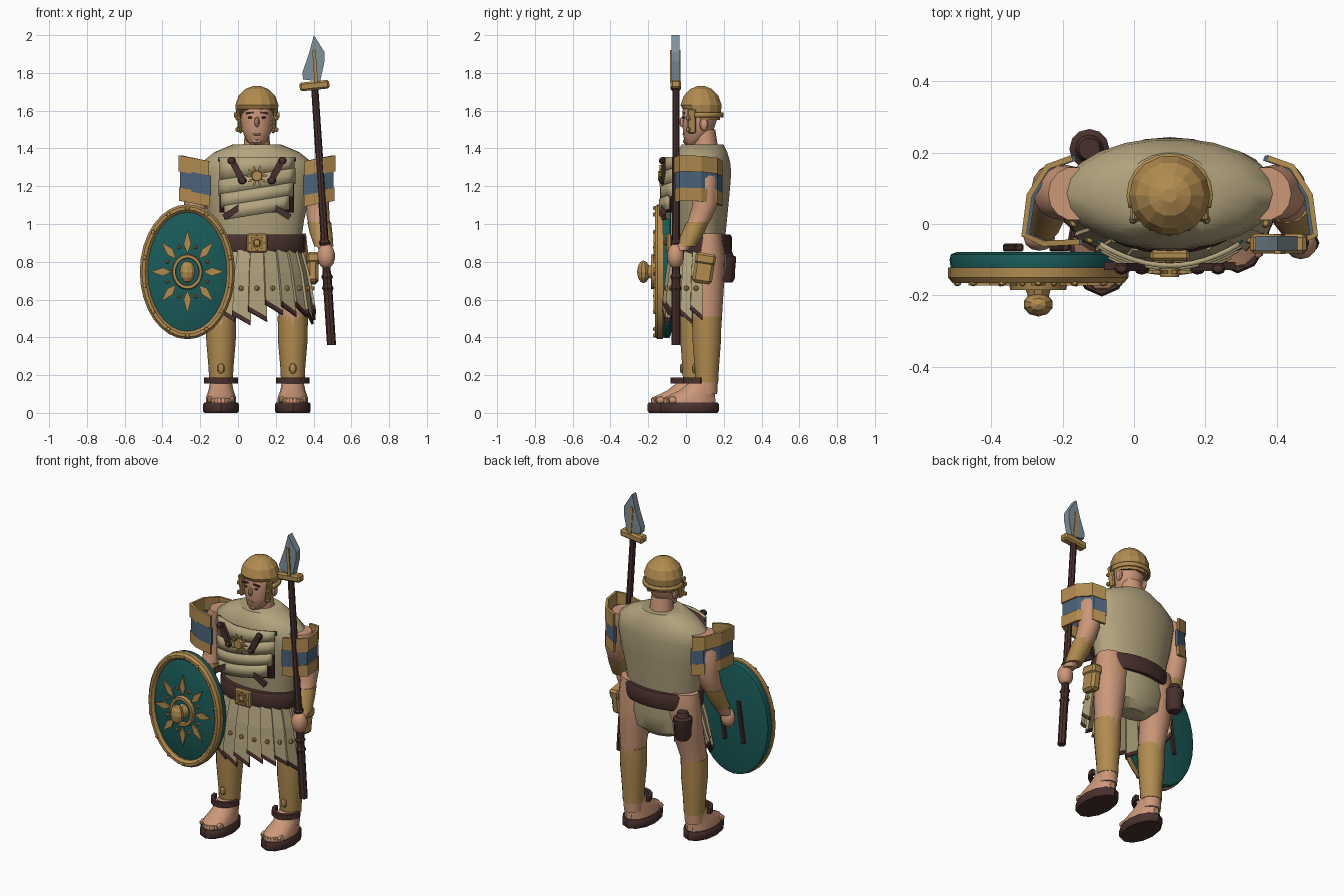
import bpy, bmesh, math, random
from math import sin, cos, pi, radians
from mathutils import Vector, Matrix

random.seed(4)
if "Cube" in bpy.data.objects:
    bpy.data.objects.remove(bpy.data.objects["Cube"])


def material(name, r, g, b):
    m = bpy.data.materials.new(name)
    m.use_nodes = True
    m.diffuse_color = (r, g, b, 1)
    m.node_tree.nodes["Principled BSDF"].inputs["Base Color"].default_value = (r, g, b, 1)
    return m


CREAM = material("linen cream", .45, .37, .21)
GOLD = material("old gold", .44, .26, .08)
TEAL = material("deep teal", .01, .105, .1)
BROWN = material("dark leather", .065, .03, .026)
SKIN = material("skin", .6, .31, .19)
BLUE = material("dull blue", .073, .125, .19)
STEEL = material("steel", .21, .28, .32)
CX = .1  # body centre line


def finish(name, bm, mats, angle=35, thick=0):
    bmesh.ops.recalc_face_normals(bm, faces=bm.faces)
    me = bpy.data.meshes.new(name)
    bm.to_mesh(me)
    bm.free()
    ob = bpy.data.objects.new(name, me)
    bpy.context.collection.objects.link(ob)
    for m in mats if isinstance(mats, (list, tuple)) else [mats]:
        me.materials.append(m)
    if angle:
        me.polygons.foreach_set("use_smooth", [True] * len(me.polygons))
        me.set_sharp_from_angle(angle=radians(angle))
    if thick:
        s = ob.modifiers.new("thickness", "SOLIDIFY")
        s.thickness, s.offset = thick, 0
    return ob


def loft(name, rings, mat, n=16, axis="z", angle=35, caps=True, loop=False):
    """Skin a stack of elliptical rings (x, y, z, r1, r2) lying across the axis."""
    bm, rows = bmesh.new(), []
    for x, y, z, a, b in rings:
        row = []
        for i in range(n):
            u, v = a * cos(2 * pi * i / n), b * sin(2 * pi * i / n)
            row.append(bm.verts.new((x + u, y + v, z) if axis == "z" else (x + u, y, z + v)))
        rows.append(row)
    pairs = list(zip(rows, rows[1:])) + ([(rows[-1], rows[0])] if loop else [])
    for p, q in pairs:
        for i in range(n):
            j = (i + 1) % n
            bm.faces.new((p[i], p[j], q[j], q[i]))
    if caps and not loop:
        bm.faces.new(rows[0])
        bm.faces.new(rows[-1])
    return finish(name, bm, mat, angle)


def ball(name, loc, size, mat, seg=12, angle=35):
    bm = bmesh.new()
    bmesh.ops.create_uvsphere(bm, u_segments=seg, v_segments=seg // 2 + 1, radius=1,
                              matrix=Matrix.Translation(loc) @ Matrix.Diagonal((*size, 1)))
    return finish(name, bm, mat, angle)


def box(name, loc, size, mat, rot=0, axis="Y", bevel=0):
    bm = bmesh.new()
    bmesh.ops.create_cube(bm, size=1, matrix=Matrix.Translation(loc)
                          @ Matrix.Rotation(radians(rot), 4, axis) @ Matrix.Diagonal((*size, 1)))
    if bevel:
        bmesh.ops.bevel(bm, geom=bm.edges[:], offset=bevel, segments=1, affect="EDGES")
    return finish(name, bm, mat, 0)


def plate(name, path, low, high, mat, thick=.012, angle=35):
    """Wall standing on a plan path; low and high give z from x."""
    bm = bmesh.new()
    cols = [[bm.verts.new((x, y, f(x))) for f in (low, high)] for x, y in path]
    for p, q in zip(cols, cols[1:]):
        bm.faces.new((p[0], q[0], q[1], p[1]))
    return finish(name, bm, mat, angle, thick)


def outline(name, pts, y, depth, mat):
    """Flat front-facing shape pushed back by depth."""
    bm = bmesh.new()
    f = bm.faces.new([bm.verts.new((x, y, z)) for x, z in pts])
    ext = bmesh.ops.extrude_face_region(bm, geom=[f])["geom"]
    bmesh.ops.translate(bm, vec=(0, depth, 0), verts=[v for v in ext if isinstance(v, bmesh.types.BMVert)])
    return finish(name, bm, mat, 0)


def rays(name, x, y, z, r0, r1, width, count, mat, sx=1, sz=1):
    for k in range(count):
        a = 2 * pi * k / count
        kite = ((r0, 0), (r0 + .4 * (r1 - r0), width), (r1, 0), (r0 + .4 * (r1 - r0), -width))
        outline(f"{name}_{k}", [(x + sx * (u * cos(a) - v * sin(a)), z + sz * (u * sin(a) + v * cos(a)))
                                for u, v in kite], y, .009, mat)


# Head and helmet
loft("neck", [(CX, .105, 1.37, .075, .07), (CX, .095, 1.5, .062, .06)], SKIN)
loft("head", [(CX, .035, 1.42, .03, .03), (CX, .045, 1.44, .055, .055), (CX, .065, 1.5, .08, .082),
              (CX, .075, 1.57, .088, .095), (CX, .08, 1.63, .085, .095), (CX, .08, 1.68, .05, .06)], SKIN)
ball("nose", (CX, -.018, 1.54), (.014, .018, .028), SKIN, 8)
ball("mouth", (CX, -.002, 1.475), (.03, .016, .009), SKIN, 8)
ball("chin", (CX, .012, 1.438), (.03, .028, .02), SKIN, 8)
cap = loft("helmet_cap", [(CX, .08, 1.55, .107, .102), (CX, .08, 1.63, .114, .112), (CX, .08, 1.68, .096, .093),
                          (CX, .08, 1.715, .06, .058), (CX, .08, 1.73, .02, .02)], GOLD, 14, angle=0)
for v in cap.data.vertices:
    if v.co.y < .04 and v.co.z < 1.6:
        v.co.z = 1.61
plate("helmet_rim", [(CX + .115 * cos(a * pi / 10), .08 + .112 * sin(a * pi / 10)) for a in range(-1, 12)],
      lambda x: 1.565, lambda x: 1.59, GOLD)
for s, side in ((-1, "right"), (1, "left")):
    ball(f"{side}_ear", (CX + s * .09, .095, 1.53), (.014, .024, .038), SKIN, 8)
    box(f"{side}_cheek_guard", (CX + s * .093, .03, 1.545), (.018, .045, .13), GOLD, s * 7, bevel=.006)
    for z in (1.5, 1.56):
        ball(f"{side}_cheek_rivet", (CX + s * .102, .012, z), (.013, .013, .013), GOLD, 8)
    box(f"{side}_brow", (CX + s * .037, -.013, 1.588), (.042, .012, .009), BROWN, s * 8)
    ball(f"{side}_eye", (CX + s * .035, -.01, 1.563), (.014, .008, .006), BROWN, 8)

# Torso, hips and belt
loft("tunic", [(CX, .083, .92, .235, .125), (CX, .083, 1.02, .25, .135), (CX, .085, 1.15, .28, .146),
               (CX, .085, 1.27, .3, .156), (CX, .085, 1.33, .288, .15), (CX, .085, 1.38, .225, .135),
               (CX, .088, 1.42, .13, .112)], CREAM, 22)
loft("hips", [(CX, .1, .64, .1, .06), (CX, .1, .68, .19, .1), (CX, .1, .78, .228, .118),
              (CX, .09, .95, .235, .12)], CREAM, 18)
loft("belt", [(CX, .08, .845, .25, .155), (CX, .08, .86, .257, .163), (CX, .08, .93, .257, .163),
              (CX, .08, .945, .25, .155)], BROWN, 24)
box("buckle", (CX, -.088, .9), (.11, .03, .1), GOLD, bevel=.008)
rays("buckle_ray", CX, -.112, .9, .018, .045, .009, 8, GOLD)
ball("buckle_stud", (CX, -.105, .9), (.02, .014, .02), GOLD, 8)

# Layered chest armour
def chest(half, push=0):
    return [(CX + half * t / 6, -.125 - push + .07 * (half * t / 6 / .21) ** 2) for t in range(-6, 7)]


plate("chest_backing", chest(.195, -.012), lambda x: 1.06, lambda x: 1.35, BROWN, .01)
for k, (zl, zh, half) in enumerate(((1.05, 1.125, .17), (1.115, 1.19, .19), (1.18, 1.265, .2), (1.255, 1.355, .195))):
    tilt = (.16, .16, .16, 0)[k]
    plate(f"chest_band_{k}", chest(half, .012 - .007 * k),
          lambda x: zl + .16 * (x - CX), lambda x: zh + tilt * (x - CX), CREAM, .014)
plate("chest_edge", chest(.205, -.012), lambda x: 1.33, lambda x: 1.352, TEAL, .007)
for s, side in ((-1, "right"), (1, "left")):
    box(f"{side}_upper_strap", (CX + s * .105, -.12, 1.285), (.034, .022, .13), BROWN, s * 28)
    box(f"{side}_lower_strap", (CX + s * .12, -.118, 1.07), (.032, .022, .13), BROWN, -s * 58)
    for dx, z in ((.135, 1.335), (.078, 1.23)):
        ball(f"{side}_strap_end", (CX + s * dx, -.125, z), (.023, .018, .02), BROWN, 8)
loft("emblem_ring", [(CX, -.125, 1.255, .03, .03), (CX, -.148, 1.255, .026, .026)], GOLD, 14, "y")
rays("emblem_ray", CX, -.139, 1.255, .026, .06, .008, 10, GOLD)

# Skirt of hanging strips with dark hems
bm = bmesh.new()
COUNT = 11
for k in range(COUNT):
    base = random.uniform(.51, .58) + .1 * abs(k / 5 - 1) ** 2 * (k < 5)
    edges = []
    for e in (0, 1.12):
        a = pi + pi * (k + e) / COUNT
        out = .012 * (1 - e)
        rows = [(.86, .235, .15), (.74, .27, .17), (base + .025 - .05 * e, .302, .187), (base - .05 * e, .306, .19)]
        edges.append([bm.verts.new((CX + (rx + out) * cos(a), .08 + (ry + out) * sin(a), z)) for z, rx, ry in rows])
    for r in range(3):
        f = bm.faces.new((edges[0][r], edges[1][r], edges[1][r + 1], edges[0][r + 1]))
        f.material_index = int(r == 2)
    a = pi + pi * (k + .5) / COUNT
    ball(f"skirt_stud_{k}", (CX + .295 * cos(a), .08 + .188 * sin(a), .66), (.014, .014, .014), GOLD, 8)
finish("skirt_strips", bm, [CREAM, BROWN], 0, .014)

# Legs, greaves and sandals
for s, side, fy in ((-1, "right", -.035), (1, "left", .03)):
    lx, ly = CX + s * .19, fy + .08
    loft(f"{side}_leg", [(lx, ly, .1, .055, .055), (lx, ly, .3, .066, .066), (lx, ly, .5, .073, .08),
                         (lx - s * .01, .1 + fy * .4, .66, .09, .088), (lx - s * .025, .118, .83, .108, .088),
                         (lx - s * .03, .12, .95, .1, .07)], SKIN)
    loft(f"{side}_greave", [(lx, ly, .16, .062, .062), (lx, ly, .24, .066, .066), (lx, ly, .38, .078, .077),
                            (lx, ly, .51, .08, .08)], GOLD, 14)
    ball(f"{side}_greave_stud", (lx, ly - .066, .235), (.02, .012, .028), GOLD, 8, 0)
    loft(f"{side}_sole", [(lx, fy - .012, 0, .088, .148), (lx, fy - .012, .01, .095, .156),
                          (lx, fy - .012, .045, .095, .156), (lx, fy - .012, .055, .088, .15)], BROWN, 12)
    loft(f"{side}_foot", [(lx, fy - .012, .05, .08, .142), (lx, fy - .01, .08, .08, .138),
                          (lx, fy + .03, .12, .066, .095), (lx, fy + .07, .18, .054, .06)], SKIN, 14)
    for t in range(-2, 3):
        ball(f"{side}_toe", (lx + t * .029, fy - .125 + .012 * abs(t), .068), (.018, .026, .02), SKIN, 8)
    plate(f"{side}_ankle_strap", [(lx + .078 * cos(a), ly - .03 + .085 * sin(a))
                                  for a in (pi + pi * i / 8 for i in range(9))],
          lambda x: .155, lambda x: .187, BROWN, .022, 0)

# Arms and banded shoulder guards
loft("left_arm", [(.37, .085, 1.33, .07, .075), (.41, .09, 1.24, .072, .078), (.42, .1, 1.1, .062, .068),
                  (.425, .075, 1.03, .06, .062), (.445, .025, .93, .048, .052), (.465, -.03, .86, .035, .04)], SKIN, 14)
loft("left_bracer", [(.43, .062, 1.01, .063, .06), (.44, .035, .95, .06, .06), (.455, 0, .88, .05, .052)], GOLD, 12)
ball("left_hand", (.467, -.055, .83), (.047, .045, .068), SKIN)
loft("right_arm", [(-.17, .085, 1.33, .07, .075), (-.21, .09, 1.24, .072, .078), (-.225, .1, 1.1, .062, .068),
                   (-.23, .08, 1.02, .058, .062), (-.245, .03, .9, .047, .05), (-.26, -.02, .8, .035, .038)], SKIN, 14)
loft("right_bracer", [(-.232, .068, .99, .062, .06), (-.243, .04, .92, .056, .056), (-.252, 0, .85, .046, .05)], GOLD, 12)
ball("right_hand", (-.265, -.04, .77), (.045, .036, .06), SKIN)
GUARD = ((.27, .185), (.34, .16), (.39, .08), (.405, -.03), (.35, -.055), (.25, -.05))
for s, side in ((-1, "right"), (1, "left")):
    for part, z0, z1, mat, grow in (("lower", 1.12, 1.19, GOLD, 0), ("middle", 1.18, 1.285, BLUE, -.006),
                                    ("upper", 1.275, 1.36, GOLD, .003)):
        plate(f"{side}_shoulder_guard_{part}", [(CX + s * (x + grow), y) for x, y in GUARD],
              lambda x: z0 + .2 * (abs(x - CX) - .39), lambda x: z1 + .2 * (abs(x - CX) - .39), mat, .016, 0)

# Round shield with rayed face
SX, SZ, A, B = -.268, .747, .252, .357
loft("shield_body", [(SX, y, SZ, A * k, B * k) for y, k in
                     ((-.078, .9), (-.085, .97), (-.1, .985), (-.13, .97), (-.146, .84), (-.162, .45), (-.165, .05))],
     TEAL, 32, "y")
loft("shield_rim", [(SX, y, SZ, A - d, B - d) for y, d in
                    ((-.122, 0), (-.15, 0), (-.165, .012), (-.165, .028), (-.15, .042), (-.122, .042))],
     GOLD, 32, "y", loop=True)
for k in range(14):
    a = 2 * pi * (k + .5) / 14
    ball(f"shield_rivet_{k}", (SX + (A - .02) * cos(a), -.165, SZ + (B - .02) * sin(a)), (.012, .01, .012), GOLD, 8)
rays("shield_ray", SX, -.172, SZ, .085, .195, .02, 8, GOLD, 1, 1.14)
for k in range(8):
    a = 2 * pi * (k + .5) / 8
    ball(f"shield_bead_{k}", (SX + .115 * cos(a), -.164, SZ + .14 * sin(a)), (.01, .012, .01), GOLD, 8)
loft("shield_hub_ring", [(SX, -.15, SZ, .085, .097), (SX, -.185, SZ, .078, .09), (SX, -.185, SZ, .064, .074),
                         (SX, -.15, SZ, .06, .07)], GOLD, 20, "y", loop=True)
loft("shield_boss_stem", [(SX, -.15, SZ, .045, .05), (SX, -.2, SZ, .03, .033), (SX, -.23, SZ, .025, .028)], GOLD, 10, "y")
ball("shield_boss", (SX, -.225, SZ), (.042, .034, .06), GOLD, 10, 0)
for dx in (-.07, .06):
    box("shield_grip", (SX + dx, -.066, SZ), (.022, .022, .26), BROWN, 8, bevel=.004)

# Spear
def shaft(z):
    return .495 - .09 * (z - .36) / 1.38


def pole(name, spans, mat):
    return loft(name, [(shaft(z), -.053, z, r, r) for z, r in spans], mat, 8, angle=0)


pole("spear_shaft", ((.36, .024), (.7, .024), (.76, .021), (1.74, .019)), BROWN)
for z in (.66, .72, .9):
    pole("spear_grip_ring", ((z - .015, .024), (z, .031), (z + .015, .024)), BROWN)
box("spear_crossbar", (.405, -.055, 1.733), (.158, .055, .046), GOLD, -6, bevel=.01)
outline("spear_blade", [(.345, 1.765), (.435, 1.755), (.458, 1.86), (.458, 1.91), (.402, 2), (.375, 1.9), (.34, 1.8)],
        -.076, .042, STEEL)
for y in (-.08, -.034):
    box("spear_blade_rib", (.408, y, 1.835), (.018, .008, .17), GOLD, -4)

# Pouches at the belt
box("left_pouch", (.395, .095, .765), (.06, .105, .16), GOLD, -9, "X", .015)
box("left_pouch_flap", (.398, .102, .815), (.068, .11, .06), GOLD, -9, "X", .012)
loft("back_flask", [(-.125, .21, z, r, r) for z, r in
                    ((.69, .035), (.71, .048), (.79, .052), (.8, .056), (.825, .056), (.835, .04), (.865, .03))],
     BROWN, 12, angle=30)
